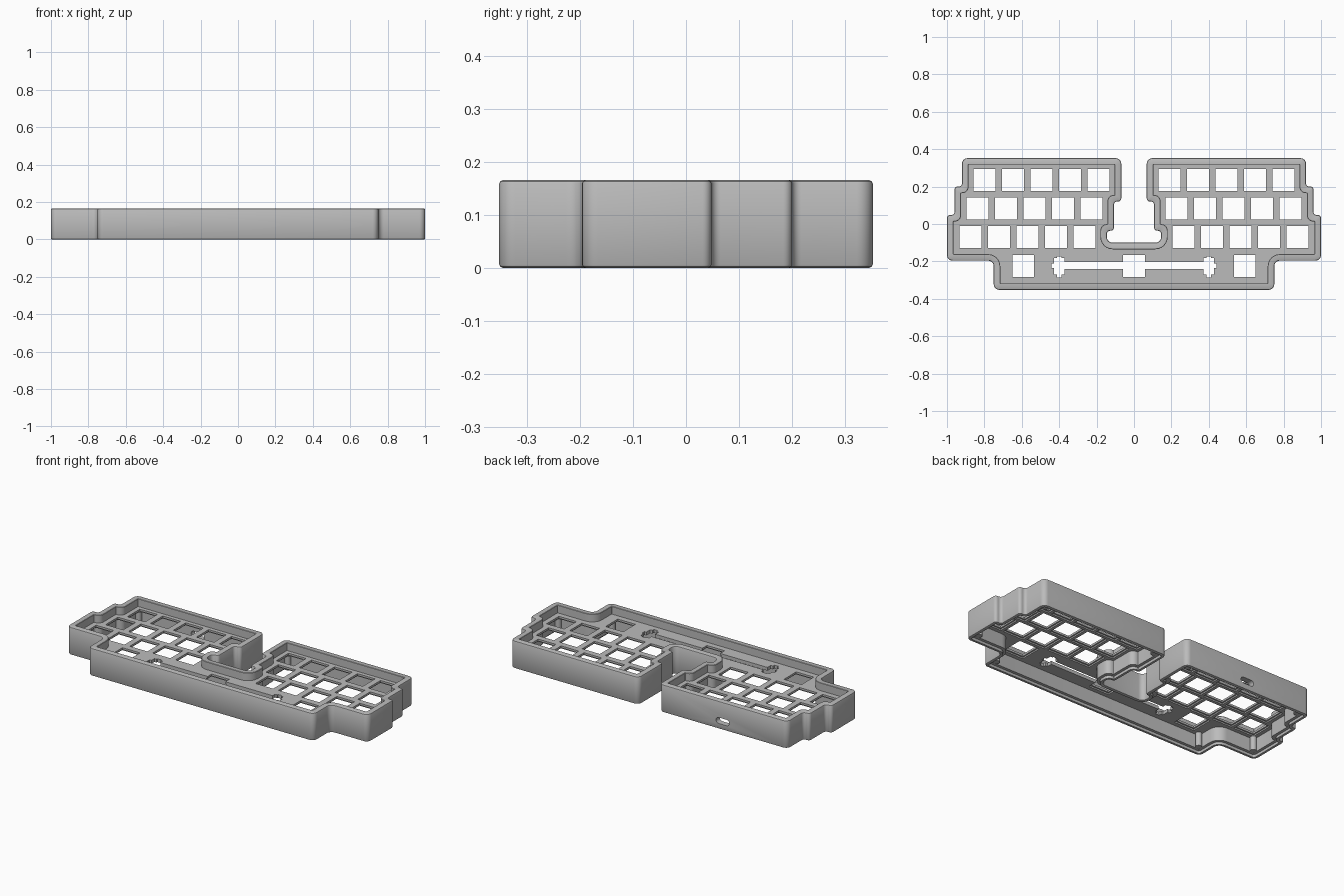
import bpy, bmesh, math
from mathutils import Vector, Matrix

if "Cube" in bpy.data.objects:
    bpy.data.objects.remove(bpy.data.objects["Cube"], do_unlink=True)

grey = bpy.data.materials.new("case grey")
grey.use_nodes = True
grey.diffuse_color = (0.5, 0.5, 0.5, 1)
grey.node_tree.nodes["Principled BSDF"].inputs["Base Color"].default_value = (0.5, 0.5, 0.5, 1)

HEIGHT, WALL = 0.165, 0.035
PLATE_LOW, PLATE_TOP = 0.098, 0.118
PITCH, HOLE = 0.1525, 0.117

# Case outline: left half, mirrored to the right
half = [(.75, -.352), (.75, -.196), (1, -.196), (1, .048), (.96, .048), (.96, .2),
        (.92, .2), (.92, .352), (.068, .352), (.068, .12), (.107, .12),
        (.107, -.036), (.145, -.036), (.145, -.1)]
corners = [Vector(p) for p in half] + [Vector((-x, y)) for x, y in reversed(half)]


def outline(inset, steps=6):
    """Inset rectilinear outline with rounded corners; point count never changes."""
    n, loop = len(corners), []
    for i, c in enumerate(corners):
        a, b = c - corners[i - 1], corners[(i + 1) % n] - c
        short = min(a.length, b.length) < 0.05
        a, b = a.normalized(), b.normalized()
        turn = a.x * b.y - a.y * b.x
        radius = (0.017 if short else 0.03) - turn * inset
        radius = max(radius, 0.004)
        if short:
            radius = min(radius, 0.033)
        point = c + (b - a) * inset * turn
        centre = point + (b - a) * radius
        for k in range(steps + 1):
            t = k / steps * math.pi / 2
            loop.append(centre - b * radius * math.cos(t) + a * radius * math.sin(t))
    return loop


def make_object(name, bm):
    bmesh.ops.recalc_face_normals(bm, faces=bm.faces)
    mesh = bpy.data.meshes.new(name)
    bm.to_mesh(mesh)
    bm.free()
    mesh.materials.append(grey)
    obj = bpy.data.objects.new(name, mesh)
    bpy.context.collection.objects.link(obj)
    return obj


def loft(name, profile, closed):
    """Sweep (inset, z) profile around the outline, as a ring or a capped solid."""
    bm = bmesh.new()
    rings = [[bm.verts.new((p.x, p.y, z)) for p in outline(d)] for d, z in profile]
    pairs = list(zip(rings, rings[1:])) + ([(rings[-1], rings[0])] if closed else [])
    for low, high in pairs:
        for i in range(len(low)):
            bm.faces.new((low[i - 1], low[i], high[i], high[i - 1]))
    if not closed:
        bm.faces.new(rings[0])
        bm.faces.new(rings[-1])
    return make_object(name, bm)


def boxes(name, items, z0, z1):
    """Boxes given as (centre x, centre y, width, depth)."""
    bm = bmesh.new()
    for x, y, w, d in items:
        place = Matrix.Translation((x, y, (z0 + z1) / 2)) @ Matrix.Diagonal((w, d, z1 - z0, 1))
        bmesh.ops.create_cube(bm, size=1, matrix=place)
    return make_object(name, bm)


def activate(obj):
    bpy.ops.object.select_all(action='DESELECT')
    bpy.context.view_layer.objects.active = obj
    obj.select_set(True)


def cut(target, cutter):
    mod = target.modifiers.new("cut", 'BOOLEAN')
    mod.operation, mod.solver, mod.object = 'DIFFERENCE', 'EXACT', cutter
    activate(target)
    bpy.ops.object.modifier_apply(modifier=mod.name)
    bpy.data.objects.remove(cutter, do_unlink=True)


def smooth(obj):
    activate(obj)
    bpy.ops.object.shade_smooth_by_angle(angle=math.radians(35))


# Outer wall with softened rims and a stepped recess underneath
wall = loft("case_wall", [
    (.006, 0), (.002, .002), (0, .006), (0, HEIGHT - .006), (.002, HEIGHT - .002),
    (.006, HEIGHT), (WALL - .002, HEIGHT), (WALL, HEIGHT - .002), (WALL, .016),
    (.018, .016), (.018, 0)], True)

# Rounded cable port through the back wall
bm = bmesh.new()
port_shape = []
for side in (1, -1):
    for k in range(9):
        t = -math.pi / 2 + k * math.pi / 8
        port_shape.append((side * (.026 + .018 * math.cos(t)), side * .018 * math.sin(t)))
front = [bm.verts.new((x - .49, .28, z + .05)) for x, z in port_shape]
back = [bm.verts.new((v.co.x, .4, v.co.z)) for v in front]
bm.faces.new(front)
bm.faces.new(back)
for i in range(len(front)):
    bm.faces.new((front[i - 1], front[i], back[i], back[i - 1]))
cut(wall, make_object("port_cutter", bm))
smooth(wall)

# Switch plate
plate = loft("switch_plate", [(WALL - .003, PLATE_LOW), (WALL - .003, PLATE_TOP)], False)
centres = [(side * (start + PITCH * i), y)
           for start, y in ((.189, .235), (.227, .0825), (.265, -.07))
           for i in range(5) for side in (1, -1)]
centres += [(-.592, -.2245), (0, -.2245), (.592, -.2245)]

# Wider pockets under each switch, then the openings
cut(plate, boxes("pockets", [(x, y, .134, .134) for x, y in centres], 0, PLATE_TOP - .012))
cut(plate, boxes("openings", [(x, y, HOLE, HOLE) for x, y in centres], 0, .2))

# Stabiliser slots for the wide bottom key
sides = (-.4, .4)
cut(plate, boxes("stabiliser_bar", [(0, -.222, .8, .036)], 0, .2))
cut(plate, boxes("stabiliser_slots", [(x, -.226, .055, .09) for x in sides], 0, .2))
cut(plate, boxes("stabiliser_feet", [(x, -.23, .026, .112) for x in sides], 0, .2))
cut(plate, boxes("stabiliser_notches", [(x * 1.03, -.222, .056, .024) for x in sides], 0, .2))

# Screw posts in the inner corners
bm = bmesh.new()
for x, y in ((.7, -.3), (.95, -.147), (.872, .304), (.118, .304)):
    for side in (1, -1):
        bmesh.ops.create_cone(bm, cap_ends=True, segments=20, radius1=.018, radius2=.018,
                              depth=PLATE_LOW - .016,
                              matrix=Matrix.Translation((side * x, y, (PLATE_LOW + .016) / 2)))
posts = make_object("screw_posts", bm)
smooth(posts)
